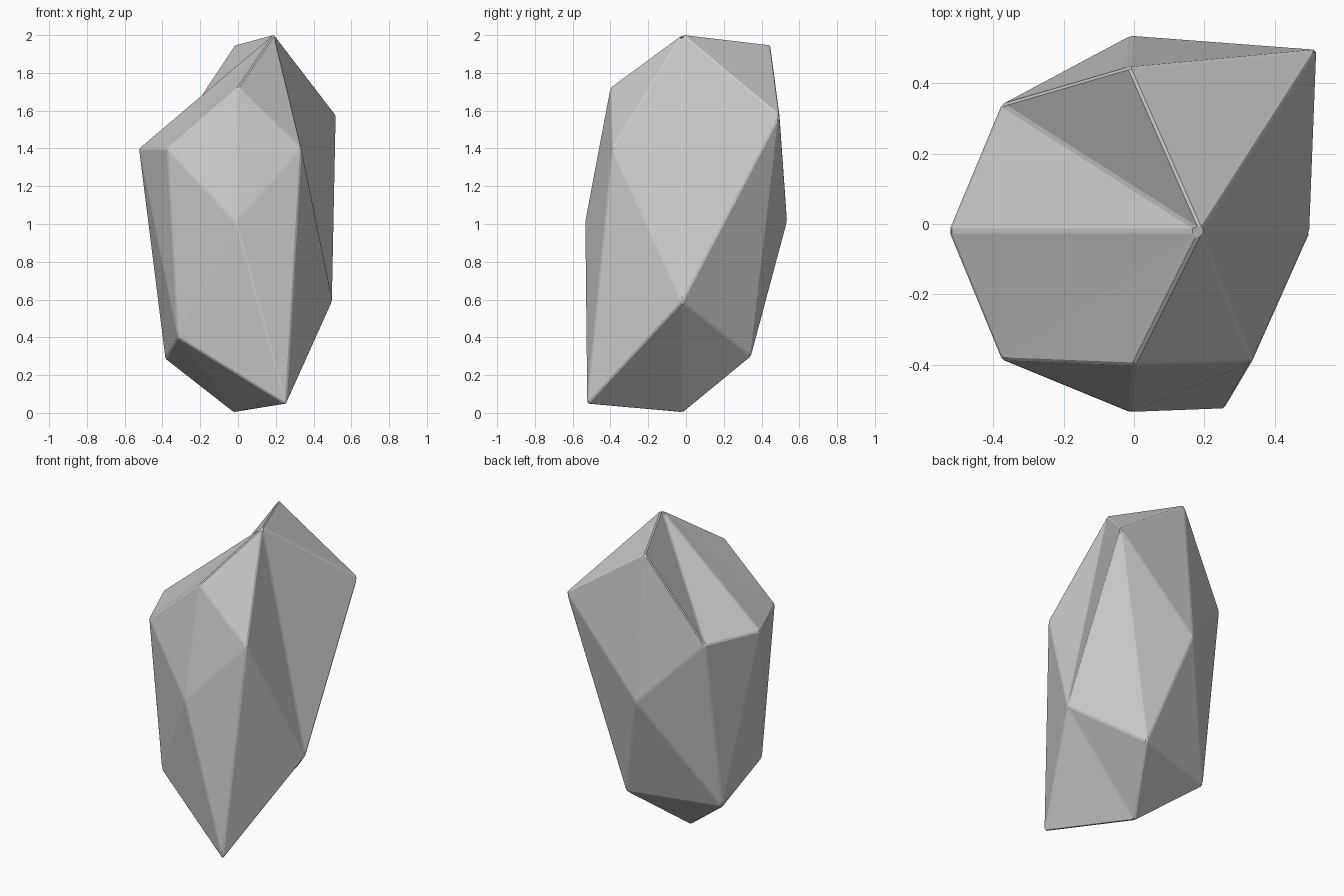
import bpy, bmesh

if "Cube" in bpy.data.objects:
    bpy.data.objects.remove(bpy.data.objects["Cube"])

# Corner points of the faceted rock
P = {
    "top": (0.19, -0.02, 2.005), "bottom": (-0.02, -0.02, 0.0),
    # upper corners
    "front_up": (0.0, -0.40, 1.725), "fr_up": (0.335, -0.39, 1.4),
    "br_up": (0.52, 0.495, 1.575), "back_up": (-0.015, 0.445, 1.95),
    "bl_up": (-0.375, 0.34, 1.405), "left_up": (-0.525, -0.02, 1.4),
    "fl_up": (-0.375, -0.385, 1.4),
    # middle corners
    "front": (-0.01, -0.535, 1.01), "back": (-0.01, 0.535, 1.01),
    "right": (0.5, -0.02, 0.59),
    # lower corners
    "fl_low": (-0.32, -0.33, 0.4), "fr_low": (0.255, -0.525, 0.045),
    "br_low": (0.19, 0.345, 0.3), "bl_low": (-0.385, 0.175, 0.285),
}

# Closed fans of triangles: hub corner and the ring around it
FANS = [
    ("top", "front_up fr_up right br_up back_up bl_up left_up fl_up"),
    ("bottom", "fl_low fr_low right br_low bl_low"),
    ("front", "front_up fl_up fl_low fr_low fr_up"),
    ("back", "back_up br_up br_low bl_low bl_up"),
]
# Triangles filling the gaps between the fans
FILL = ["fr_up fr_low right", "right br_low br_up", "bl_up left_up bl_low",
        "left_up fl_low bl_low", "left_up fl_up fl_low"]

bm = bmesh.new()
v = {name: bm.verts.new(co) for name, co in P.items()}
for hub, ring in FANS:
    ring = ring.split()
    for a, b in zip(ring, ring[1:] + ring[:1]):
        bm.faces.new((v[hub], v[a], v[b]))
for tri in FILL:
    bm.faces.new([v[n] for n in tri.split()])
bmesh.ops.recalc_face_normals(bm, faces=bm.faces[:])

mesh = bpy.data.meshes.new("rock")
bm.to_mesh(mesh)
bm.free()
rock = bpy.data.objects.new("rock", mesh)
bpy.context.collection.objects.link(rock)

# Narrow chamfer along every facet edge
bevel = rock.modifiers.new("edge_chamfer", "BEVEL")
bevel.width = 0.007
bevel.segments = 1
bevel.limit_method = "NONE"
